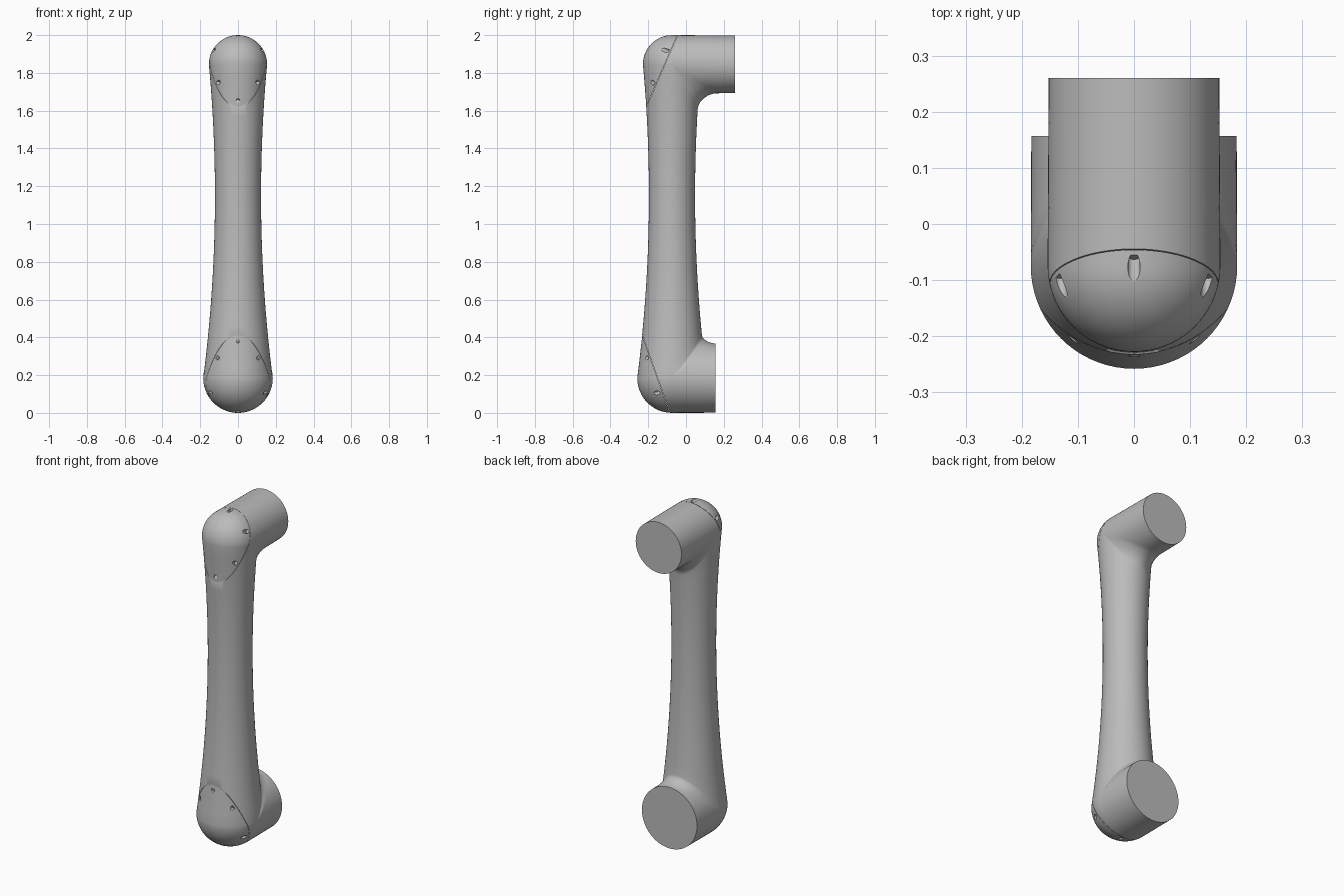
import bpy, bmesh, math
from mathutils import Vector, Matrix

if bpy.data.objects.get("Cube"):
    bpy.data.objects.remove(bpy.data.objects["Cube"])

SEG = 72            # sides around the tube
ARC = 16            # steps through each elbow
AXIS = -0.074       # y of the vertical tube axis
WAIST, WAIST_Z = 0.122, 1.15
GAP = 0.0008        # half width of the cover seams

grey = bpy.data.materials.new("plain_grey")
grey.use_nodes = True
COLOUR = (0.5, 0.5, 0.5, 1)
grey.diffuse_color = COLOUR
grey.node_tree.nodes["Principled BSDF"].inputs["Base Color"].default_value = COLOUR

# Each elbow: centre height, outward direction, radius, inner fillet, socket end y, socket end radius
LOWER = dict(zc=0.184, out=-1, r=0.184, fillet=0.042, end_y=0.157, end_r=0.183)
UPPER = dict(zc=1.846, out=1, r=0.154, fillet=0.085, end_y=0.26, end_r=0.152)


def tube_radius(z):
    e = UPPER if z > WAIST_Z else LOWER
    t = min(1, abs(z - WAIST_Z) / abs(e["zc"] - WAIST_Z))
    return WAIST + (e["r"] - WAIST) * t * t


def angles():
    return [2 * math.pi * i / SEG for i in range(SEG)]


def elbow_ring(e, theta):
    """Ball-shaped outside, filleted inside, turning from the tube to the socket."""
    ring = []
    c, s = math.cos(theta), math.sin(theta)
    for phi in angles():
        d = e["r"] * math.cos(phi)
        if d > 0:
            f = e["fillet"] * math.cos(phi)
            y, z = d + f - f * c, -e["out"] * (d + f - f * s)
        else:
            y, z = d * c, -e["out"] * d * s
        z += e["zc"]
        inside = (z - e["zc"]) * e["out"] < 0
        k = 1 + (tube_radius(z) / e["r"] - 1) * c * c if inside else 1
        ring.append(Vector((e["r"] * math.sin(phi) * k, AXIS + y * k, z)))
    return ring


def socket_ring(e):
    return [Vector((e["end_r"] * math.sin(p), e["end_y"],
                    e["zc"] - e["out"] * e["end_r"] * math.cos(p))) for p in angles()]


def tube_ring(low, high, t):
    ring = []
    for p, a, b in zip(angles(), low, high):
        z = a.z + (b.z - a.z) * t
        r = tube_radius(z)
        ring.append(Vector((r * math.sin(p), AXIS + r * math.cos(p), z)))
    return ring


def link_solid():
    turn = [math.pi / 2 * i / ARC for i in range(ARC + 1)]
    low = [elbow_ring(LOWER, t) for t in reversed(turn)]
    high = [elbow_ring(UPPER, t) for t in turn]
    middle = [tube_ring(low[-1], high[0], i / 24) for i in range(1, 24)]
    rings = [socket_ring(LOWER)] + low + middle + high + [socket_ring(UPPER)]
    bm = bmesh.new()
    rows = [[bm.verts.new(v) for v in ring] for ring in rings]
    for a, b in zip(rows, rows[1:]):
        for i in range(SEG):
            j = (i + 1) % SEG
            bm.faces.new((a[i], a[j], b[j], b[i]))
    bm.faces.new(rows[0])
    bm.faces.new(rows[-1])
    bmesh.ops.remove_doubles(bm, verts=bm.verts, dist=1e-5)
    bmesh.ops.recalc_face_normals(bm, faces=bm.faces)
    return bm


def slice_off(bm, point, normal):
    """Remove what lies beyond the plane and close the cut."""
    bmesh.ops.bisect_plane(bm, geom=bm.verts[:] + bm.edges[:] + bm.faces[:],
                           plane_co=point, plane_no=normal, clear_outer=True)
    bmesh.ops.holes_fill(bm, edges=[e for e in bm.edges if e.is_boundary], sides=0)
    bmesh.ops.recalc_face_normals(bm, faces=bm.faces)


def finish(bm, name):
    mesh = bpy.data.meshes.new(name)
    bm.to_mesh(mesh)
    bm.free()
    mesh.materials.append(grey)
    ob = bpy.data.objects.new(name, mesh)
    bpy.context.collection.objects.link(ob)
    return ob


def activate(ob):
    bpy.ops.object.select_all(action="DESELECT")
    ob.select_set(True)
    bpy.context.view_layer.objects.active = ob


# Cover seams: plane point, direction toward the outer end, and screw positions (x, along)
COVERS = {
    "upper_cover": (Vector((0, -0.13, 1.805)), Vector((0, 0.17, 0.39)).normalized(),
                    [(0, 0.199), (0.13, 0.114), (0.105, -0.07), (0, -0.174)]),
    "lower_cover": (Vector((0, -0.16, 0.21)), Vector((0, 0.15, -0.42)).normalized(),
                    [(0, 0.208), (0.145, 0.1), (0.11, -0.0935), (0, -0.187)]),
}


def seam_normal(along):
    n = Vector((1, 0, 0)).cross(along)
    return n if n.y < 0 else -n


# Main arm with both cover areas sliced away
body = link_solid()
for point, along, _ in COVERS.values():
    n = seam_normal(along)
    slice_off(body, point - n * GAP, n)
parts = [finish(body, "arm_body")]

# Covers with drilled screw recesses
for name, (point, along, screws) in COVERS.items():
    n = seam_normal(along)
    bm = link_solid()
    slice_off(bm, point + n * GAP, -n)
    cover = finish(bm, name)

    drill = bmesh.new()
    turn = n.to_track_quat("Z", "Y").to_matrix().to_4x4()
    for x, u in screws:
        for side in ((1, -1) if x else (1,)):
            centre = point + Vector((x * side, 0, 0)) + along * u + n * 0.159
            bmesh.ops.create_cone(drill, cap_ends=True, segments=20, radius1=0.011, radius2=0.011,
                                  depth=0.3, matrix=Matrix.Translation(centre) @ turn)
    cutter = finish(drill, name + "_drill")
    cutter.hide_render = True

    cut = cover.modifiers.new("screw_recesses", "BOOLEAN")
    cut.operation, cut.solver, cut.object = "DIFFERENCE", "EXACT", cutter
    activate(cover)
    bpy.ops.object.modifier_apply(modifier=cut.name)
    bpy.data.objects.remove(cutter)
    parts.append(cover)

for ob in parts:
    activate(ob)
    bpy.ops.object.shade_smooth_by_angle(angle=math.radians(30))
